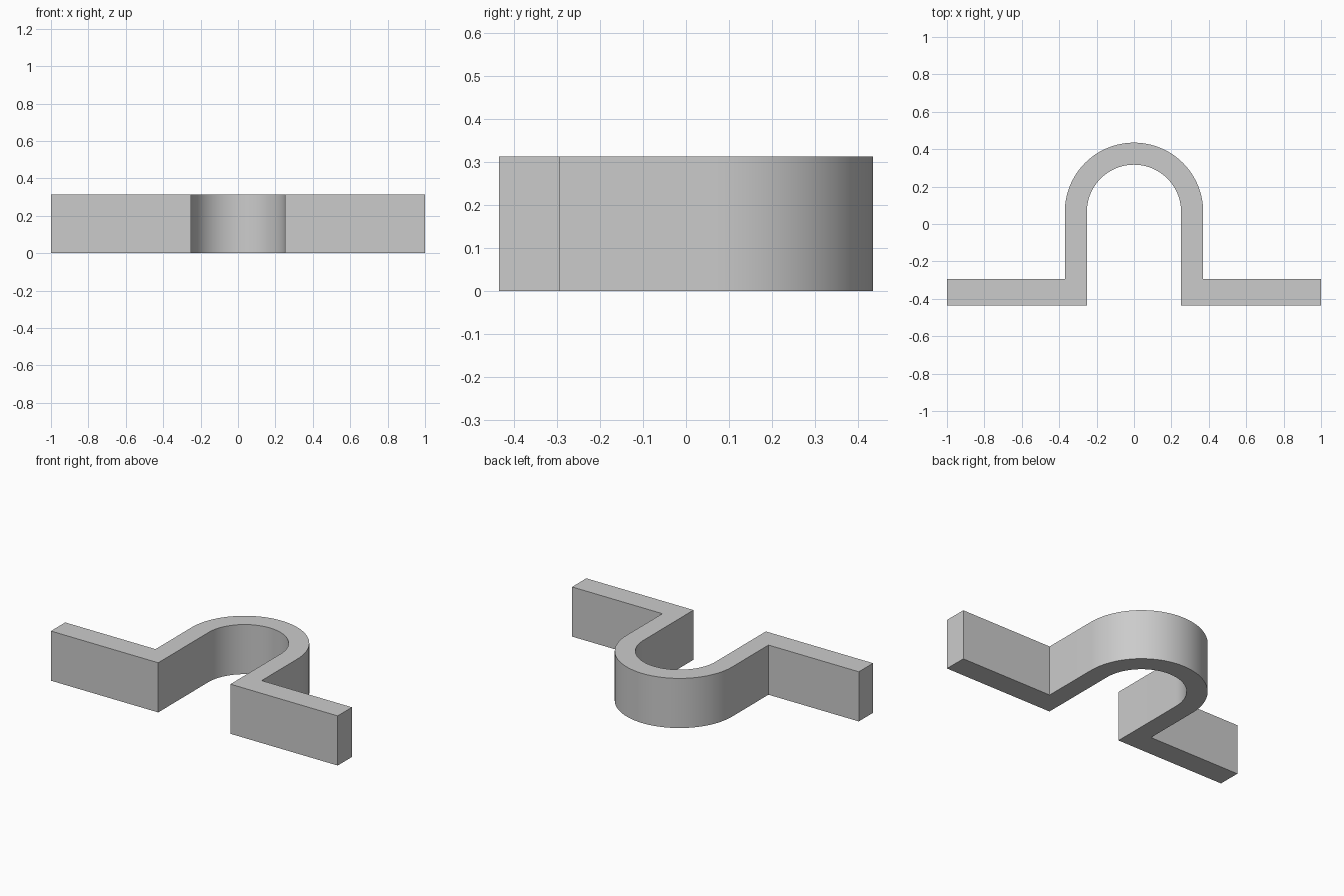
import bpy
import bmesh
from math import cos, sin, pi, radians

cube = bpy.data.objects.get("Cube")
if cube:
    bpy.data.objects.remove(cube, do_unlink=True)

# Main dimensions
HEIGHT = 0.313
HALF_LENGTH = 1.0
FRONT, FLANGE_BACK = -0.435, -0.293
R_IN, R_OUT, ARC_Y = 0.252, 0.37, 0.065
SEGMENTS = 48

# Paired outer and inner outline points: right-hand flange, arch, left-hand flange
flange = [((HALF_LENGTH, FLANGE_BACK), (HALF_LENGTH, FRONT)),
          ((R_OUT, FLANGE_BACK), (R_IN, FRONT))]
arch = []
for i in range(SEGMENTS + 1):
    a = pi * i / SEGMENTS
    arch.append(tuple((r * cos(a), ARC_Y + r * sin(a)) for r in (R_OUT, R_IN)))
mirrored = [tuple((-x, y) for x, y in pair) for pair in reversed(flange)]
pairs = flange + arch + mirrored

# Flat strip of quads, extruded upwards into a solid band
bm = bmesh.new()
rows = [[bm.verts.new((x, y, 0)) for x, y in pair] for pair in pairs]
for (a, b), (c, d) in zip(rows, rows[1:]):
    bm.faces.new((a, b, d, c))
result = bmesh.ops.extrude_face_region(bm, geom=bm.faces[:], use_keep_orig=True)
top = [g for g in result["geom"] if isinstance(g, bmesh.types.BMVert)]
bmesh.ops.translate(bm, verts=top, vec=(0, 0, HEIGHT))
bmesh.ops.recalc_face_normals(bm, faces=bm.faces[:])
mesh = bpy.data.meshes.new("clamp_bracket")
bm.to_mesh(mesh)
bm.free()

bracket = bpy.data.objects.new("clamp_bracket", mesh)
bpy.context.collection.objects.link(bracket)

# Plain grey metal
grey = bpy.data.materials.new("plain_grey")
grey.use_nodes = True
colour = (0.6, 0.6, 0.6, 1)
grey.diffuse_color = colour
grey.node_tree.nodes["Principled BSDF"].inputs["Base Color"].default_value = colour
mesh.materials.append(grey)

# Smooth arch with crisp edges
bpy.ops.object.select_all(action="DESELECT")
bracket.select_set(True)
bpy.context.view_layer.objects.active = bracket
bpy.ops.object.shade_smooth_by_angle(angle=radians(30))
